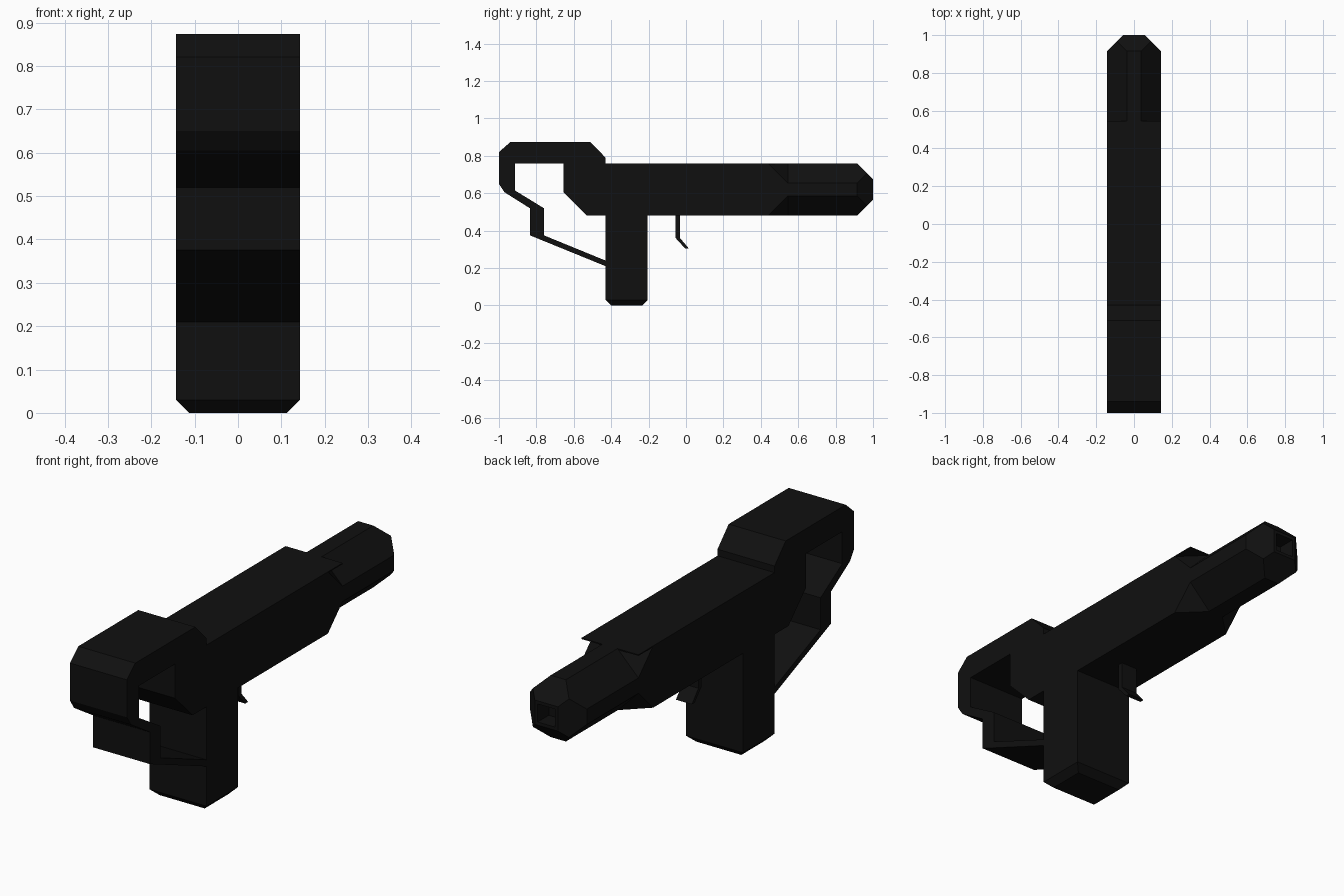
import bpy
import bmesh
from mathutils import Vector

cube = bpy.data.objects.get("Cube")
if cube:
    bpy.data.objects.remove(cube, do_unlink=True)

black = bpy.data.materials.new("matte_black")
black.use_nodes = True
colour = (0.005, 0.005, 0.005, 1)
black.diffuse_color = colour
black.node_tree.nodes["Principled BSDF"].inputs["Base Color"].default_value = colour

W = 0.143       # half width of the whole model
MID = 0.62      # height of the barrel axis
H = 0.14        # half height of body and barrel
FLAT = 0.035    # half width of the barrel's flats
STEP = 0.545    # where the body meets the barrel


def finish(name, bm):
    bmesh.ops.recalc_face_normals(bm, faces=bm.faces)
    mesh = bpy.data.meshes.new(name)
    bm.to_mesh(mesh)
    bm.free()
    mesh.materials.append(black)
    obj = bpy.data.objects.new(name, mesh)
    bpy.context.collection.objects.link(obj)
    return obj


def side_profile(name, points, half):
    """Extrude a side outline (y, z) across the width."""
    bm = bmesh.new()
    face = bm.faces.new([bm.verts.new((-half, y, z)) for y, z in points])
    ext = bmesh.ops.extrude_face_region(bm, geom=[face], use_keep_orig=True)
    verts = [v for v in ext["geom"] if isinstance(v, bmesh.types.BMVert)]
    bmesh.ops.translate(bm, verts=verts, vec=(2 * half, 0, 0))
    bmesh.ops.triangulate(bm, faces=[f for f in bm.faces if len(f.verts) > 4])
    return finish(name, bm)


def cut_box(y0, y1, z0, z1, planes):
    """Box of full width, trimmed by planes given as (point, outward normal)."""
    bm = bmesh.new()
    bmesh.ops.create_cube(bm, size=1)
    for v in bm.verts:
        v.co = Vector((v.co.x * 2 * W, y0 if v.co.y < 0 else y1, z0 if v.co.z < 0 else z1))
    for co, no in planes:
        geom = bm.verts[:] + bm.edges[:] + bm.faces[:]
        cut = bmesh.ops.bisect_plane(bm, geom=geom, plane_co=co, plane_no=no, clear_outer=True)
        edges = [e for e in cut["geom_cut"] if isinstance(e, bmesh.types.BMEdge)]
        bmesh.ops.edgeloop_fill(bm, edges=edges)
    return bm


corners = [(sx, sz) for sx in (-1, 1) for sz in (-1, 1)]

# Rear body, shoulder hump and folding stock in one outline
side_profile("stock_frame", [
    (-0.2, 0.48), (-0.2, 0.76), (-0.43, 0.76), (-0.43, 0.79), (-0.51, 0.873),
    (-0.94, 0.873), (-1, 0.82), (-1, 0.65), (-0.97, 0.605), (-0.835, 0.52),
    (-0.835, 0.375), (-0.43, 0.21), (-0.43, 0.24), (-0.76, 0.375), (-0.76, 0.52),
    (-0.915, 0.615), (-0.915, 0.76), (-0.655, 0.76), (-0.655, 0.605), (-0.53, 0.48),
], W)

# Front body with four tapering corners
tapers = []
for sx, sz in corners:
    a = Vector((sx * W, 0.44, MID + sz * H))
    b = Vector((sx * FLAT, STEP, MID + sz * H))
    c = Vector((sx * W, STEP, MID + sz * FLAT))
    normal = (b - a).cross(c - a)
    if normal.y < 0:
        normal.negate()
    tapers.append((a, normal))
finish("front_body", cut_box(-0.2, STEP, MID - H, MID + H, tapers))

# Thin top plates over the upper tapers
for side, sx in (("right", -1), ("left", 1)):
    bm = bmesh.new()
    rings = []
    for z in (MID + H - 0.005, MID + H):
        rings.append([bm.verts.new((sx * x, y, z))
                      for x, y in ((W, 0.44), (W, STEP), (FLAT, STEP))])
        bm.faces.new(rings[-1])
    for i in range(3):
        j = (i + 1) % 3
        bm.faces.new((rings[0][i], rings[0][j], rings[1][j], rings[1][i]))
    finish("top_plate_" + side, bm)

# Eight-sided barrel with a bevelled muzzle and a shallow bore
planes = [((sx * W, 0, MID + sz * FLAT), (sx, 0, sz)) for sx, sz in corners]
for s in (-1, 1):
    planes.append(((s * W, 0.915, MID), (s, 1, 0)))
    planes.append(((0, 0.915, MID + s * H), (0, 1, s)))
bm = cut_box(STEP, 1, MID - H, MID + H, planes)
muzzle = max(bm.faces, key=lambda f: f.calc_center_median().y)
bmesh.ops.inset_region(bm, faces=[muzzle], thickness=0.02)
ext = bmesh.ops.extrude_discrete_faces(bm, faces=[muzzle])
bmesh.ops.translate(bm, verts=ext["faces"][0].verts, vec=(0, -0.08, 0))
finish("barrel", bm)

# Grip with a bevelled foot
C = 0.03
foot = [((s * W, 0, C), (s, 0, -1)) for s in (-1, 1)]
foot += [((0, -0.43, C), (0, -1, -1)), ((0, -0.205, C), (0, 1, -1))]
finish("grip", cut_box(-0.43, -0.205, 0, 0.48, foot))

# Trigger blade
side_profile("trigger", [
    (-0.055, 0.48), (-0.055, 0.36), (-0.005, 0.305), (0.015, 0.305),
    (-0.032, 0.36), (-0.032, 0.48),
], 0.04)
